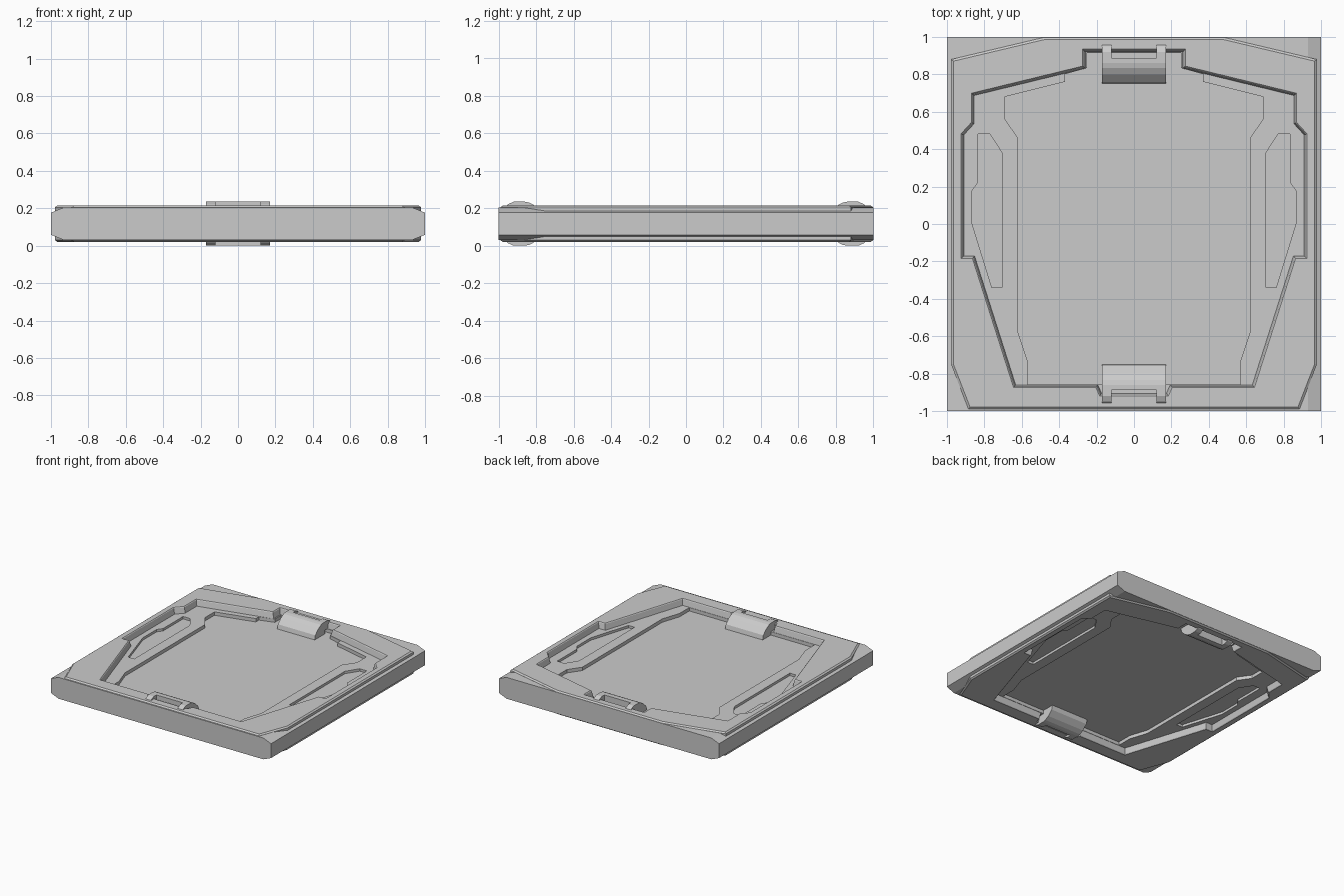
import bpy, bmesh
from mathutils import Vector

if "Cube" in bpy.data.objects:
    bpy.data.objects.remove(bpy.data.objects["Cube"])

MID = 0.1175            # height of the middle plane; top and bottom match
FLOOR, CENTRE = 0.048, 0.02


def sym(right):
    """Full outline (clockwise) from its right half, listed top to bottom."""
    return right + [(-x, y) for x, y in reversed(right)]


def offset(pts, d):
    """Mitred outward offset of a clockwise outline."""
    out, n = [], len(pts)
    for i in range(n):
        p, a, b = (Vector(pts[j % n]) for j in (i, i - 1, i + 1))
        u, v = (p - a).normalized(), (b - p).normalized()
        n1, n2 = Vector((-u.y, u.x)), Vector((-v.y, v.x))
        out.append(p + (n1 + n2) * d / (1 + n1.dot(n2)))
    return out


def loft(name, rings):
    """Closed solid through rings of 3D points."""
    bm = bmesh.new()
    vs = [[bm.verts.new(p) for p in r] for r in rings]
    for lo, hi in zip(vs, vs[1:]):
        for i in range(len(lo)):
            j = (i + 1) % len(lo)
            bm.faces.new((lo[i], lo[j], hi[j], hi[i]))
    bm.faces.new(vs[0])
    bm.faces.new(vs[-1])
    bmesh.ops.recalc_face_normals(bm, faces=bm.faces)
    me = bpy.data.meshes.new(name)
    bm.to_mesh(me)
    bm.free()
    ob = bpy.data.objects.new(name, me)
    bpy.context.collection.objects.link(ob)
    return ob


def layer(name, pts, steps, s):
    """Stack of offset outlines; steps are (offset, distance from mid plane)."""
    return loft(name, [[(p[0], p[1], MID + s * h) for p in offset(pts, d)] for d, h in steps])


def cutter(*args):
    ob = layer(*args)
    ob.hide_render = True
    ob.display_type = 'WIRE'
    return ob


def cut(ob, tool):
    m = ob.modifiers.new("cut", 'BOOLEAN')
    m.operation, m.solver, m.object = 'DIFFERENCE', 'EXACT', tool


def bar(name, prof, x0, x1, s, t):
    """Side profile (y, h) swept along x, flipped by s in z and t in y."""
    return loft(name, [[(x, t * y, MID + s * h) for y, h in prof] for x in (x0, x1)])


plate_pts = sym([(.48, .998), (.978, .88), (.978, -.75), (.885, -.99)])
recess_pts = sym([(.27, .93), (.27, .84), (.865, .695), (.865, .54), (.92, .48), (.92, -.18),
                  (.86, -.18), (.64, -.87), (.2, -.87), (.18, -.915)])
centre_pts = sym([(.25, .915), (.25, .835), (.37, .80), (.37, .76), (.69, .68), (.69, .56),
                  (.62, .46), (.62, -.58), (.57, -.73), (.57, -.857)])
pocket_pts = [(.77, .48), (.835, .48), (.835, .22), (.865, .18), (.865, 0), (.76, -.34),
              (.705, -.34), (.705, .38)]

# core slab with chamfered side edges
sec = [(1, .059), (.93, .0875), (-.93, .0875), (-1, .059),
       (-1, -.059), (-.93, -.0875), (.93, -.0875), (1, -.059)]
core = loft("core_slab", [[(x, y, MID + h) for x, h in sec] for y in (-1, 1)])

# clip side profiles
body = [(.75, FLOOR - .035), (.76, .055), (.80, .093), (.835, .112), (.86, .1175),
        (.888, .1175), (.888, FLOOR - .035)]
tab = [(.88, .05), (.88, .1175), (.92, .1175), (.95, .104), (.958, .095), (.958, .05)]

for s, side in ((1, "top"), (-1, "bottom")):
    # rim plate and the stepped recess through it
    plate = layer(side + "_rim_plate", plate_pts, [(0, .06), (0, .088), (-.012, .0975)], s)
    recess = cutter(side + "_recess_cutter", recess_pts, [(-.01, FLOOR), (0, .092), (.006, .0985), (.006, .16)], s)
    cut(plate, recess)
    cut(core, recess)
    # deeper centre panel and side pockets
    cut(core, cutter(side + "_centre_cutter", centre_pts, [(0, CENTRE), (0, FLOOR + .01)], s))
    for m in (1, -1):
        pts = [(m * x, y) for x, y in pocket_pts][::m]
        cut(core, cutter(side + "_pocket_cutter", pts, [(0, FLOOR - .02), (0, FLOOR + .01)], s))
    # hooked clips at both ends
    for t, end in ((1, "back"), (-1, "front")):
        bar(f"{side}_{end}_clip", body, -.17, .17, s, t)
        for m in (1, -1):
            bar(f"{side}_{end}_clip_tab", tab, m * .12, m * .17, s, t)
